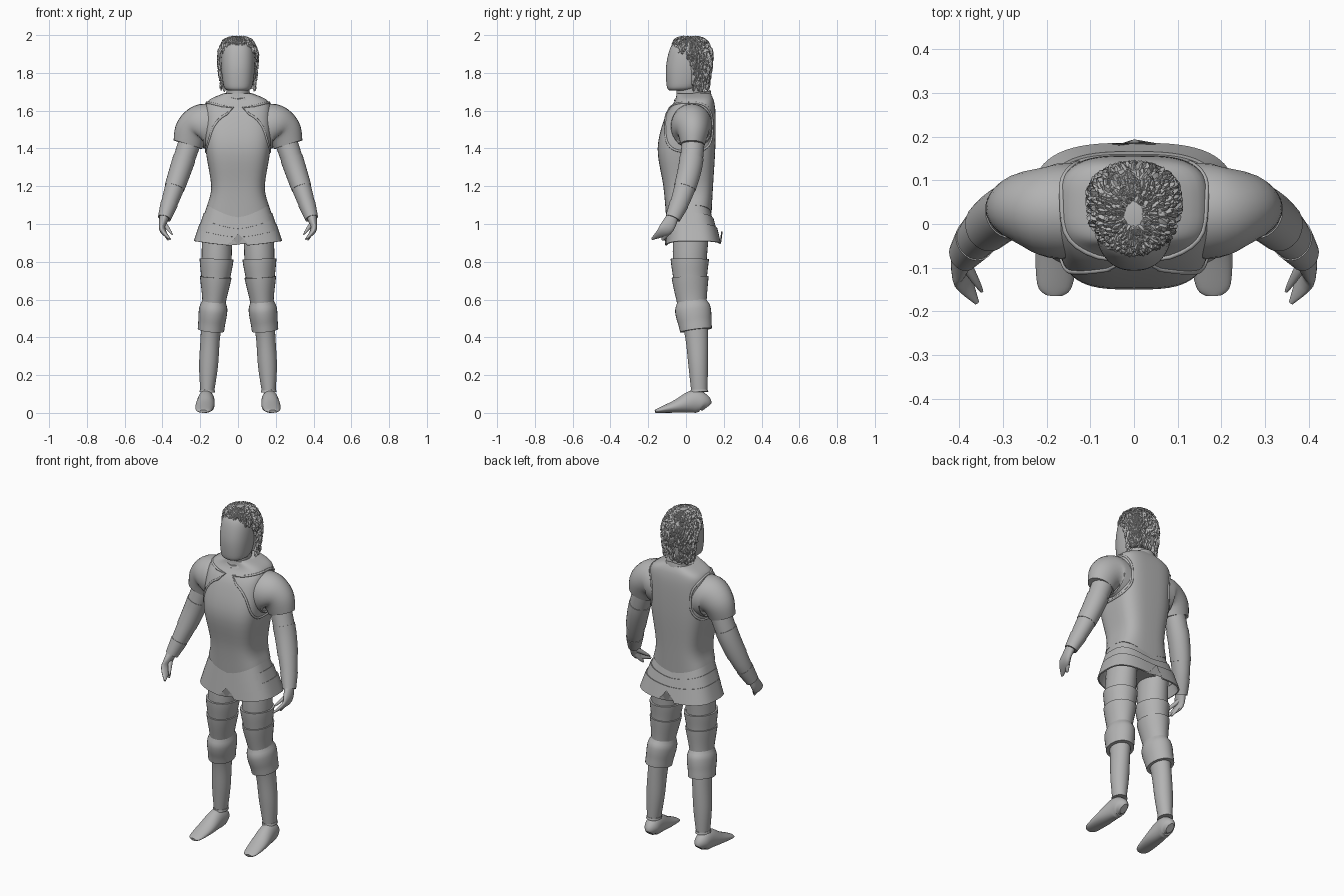
import bpy, bmesh, math, random
from mathutils import Vector
from mathutils.bvhtree import BVHTree

if "Cube" in bpy.data.objects:
    bpy.data.objects.remove(bpy.data.objects["Cube"])
random.seed(4)

grey = bpy.data.materials.new("plain_grey")
grey.use_nodes = True
grey.diffuse_color = (.45, .45, .45, 1)
for node in grey.node_tree.nodes:
    if node.type == 'BSDF_PRINCIPLED':
        node.inputs["Base Color"].default_value = grey.diffuse_color


def finish(name, bm):
    bmesh.ops.recalc_face_normals(bm, faces=bm.faces[:])
    for face in bm.faces:
        face.smooth = True
    for edge in bm.edges:
        edge.smooth = len(edge.link_faces) == 2 and edge.calc_face_angle(0) < math.radians(40)
    mesh = bpy.data.meshes.new(name)
    bm.to_mesh(mesh)
    bm.free()
    mesh.materials.append(grey)
    ob = bpy.data.objects.new(name, mesh)
    bpy.context.collection.objects.link(ob)
    return ob


def mix(a, b, t):
    return [p + (q - p) * t for p, q in zip(a, b)]


def sample(rows, t):
    # Smooth curve through rows of numbers, t counts rows
    last = len(rows) - 1
    i = min(int(t), last - 1)
    t -= i
    before, after = rows[max(i - 1, 0)], rows[min(i + 2, last)]
    result = []
    for a, b, c, d in zip(before, rows[i], rows[i + 1], after):
        bend = 2 * a - 5 * b + 4 * c - d + t * (3 * (b - c) + d - a)
        result.append(b + t / 2 * (c - a + t * bend))
    return result


def resample(rows, steps=5):
    count = (len(rows) - 1) * steps
    return [sample(rows, i / steps) for i in range(count + 1)]


def skin(name, loops, cap=True):
    bm = bmesh.new()
    rings = [[bm.verts.new(p) for p in loop] for loop in loops]
    for low, high in zip(rings, rings[1:]):
        for i in range(len(low)):
            bm.faces.new((low[i - 1], low[i], high[i], high[i - 1]))
    if cap:
        bm.faces.new(rings[0])
        bm.faces.new(rings[-1])
    return finish(name, bm)


def ring_point(ring, angle, power):
    # A rounded box section whose front and back may dip below its sides
    z, front_z, back_z, half, front, back = ring
    c, s = math.cos(angle), math.sin(angle)
    u = math.copysign(abs(c) ** (2 / power), c)
    w = math.copysign(abs(s) ** (2 / power), s)
    dip = ((front_z if s < 0 else back_z) - z) * (1 - abs(u) ** 1.5)
    return Vector((half * u, (front + back + (back - front) * w) / 2, z + dip))


def level(z, half, front, back):
    return (z, z, z, half, front, back)


def turns(n):
    return [math.tau * i / n for i in range(n)]


def loft(name, rings, power=2, cap=True, notch=0):
    loops = [[ring_point(r, a, power) for a in turns(64)] for r in resample(rings)]
    for p in loops[-1]:
        p.z += notch * max(0, 1 - abs(p.x) / .045)
    return skin(name, loops, cap)


def tube(name, rows, ref, side):
    # Each row: position, radius along ref, radius across it
    points = [Vector(r[:3]) for r in rows]
    loops = []
    for i, row in enumerate(rows):
        along = (points[min(i + 1, len(rows) - 1)] - points[max(i - 1, 0)]).normalized()
        u = (ref - along * ref.dot(along)).normalized()
        v = along.cross(u)
        loop = [points[i] + u * row[3] * math.cos(a) + v * row[4] * math.sin(a) for a in turns(28)]
        loops.append([(p.x * side, p.y, max(p.z, 0)) for p in loop])
    return skin(name, loops)


def plate(name, path, start, end, scales, ref, side):
    # One armour piece along a limb, flared by the given scales
    rows = []
    for i in range(13):
        t = i / 12
        row = sample(path, start + (end - start) * t)
        scale = sample([[k] for k in scales], t * (len(scales) - 1))[0]
        rows.append(row[:3] + [radius * scale for radius in row[3:]])
    tube(name, rows, ref, side)


def finger(name, start, end, width, depth, side):
    rows = []
    for i in range(9):
        taper = math.sqrt(1.05 - i / 8)
        rows.append(mix(start, end, i / 8) + [width * taper, depth * taper])
    tube(name, rows, Y, side)


X, Y = Vector((1, 0, 0)), Vector((0, 1, 0))

# Body armour, collar and neck
breastplate = loft("breastplate", [
    (1.1, 1.035, 1.05, .163, -.105, .135), level(1.2, .142, -.12, .143),
    level(1.4, .172, -.15, .155), level(1.57, .175, -.11, .157),
    level(1.65, .16, -.06, .148), level(1.69, .08, -.05, .13)], 3.3)
loft("collar", [(1.67, 1.65, 1.66, .09, -.066, .138), (1.69, 1.66, 1.71, .078, -.06, .13)], 2.3)
loft("neck", [level(z, .06, -.05, .09) for z in (1.6, 1.76)])
loft("pelvis", [level(1.08, .15, -.09, .13), level(.95, .13, -.06, .11)], 2.6)

# Skirt plates, each lower one wider and flatter
for i in range(3):
    half, back = .188 + .023 * i, .15 + .018 * i
    side_z, front_z = 1.025 - .057 * i, .975 - .045 * i
    rise = .09
    top = (side_z + rise, front_z + rise, front_z + rise, half - .03, -.1, back - .02)
    low = (side_z, front_z, front_z + .01, half, -.11, back)
    lame = loft(f"skirt_plate_{i}", [top, low], 3, cap=False, notch=.065 if i == 2 else 0)
    lame.modifiers.new("thickness", 'SOLIDIFY').thickness = .008

# Limb centre lines with radii, from the top down
arm = [(.25, .04, 1.45, .06, .06), (.3, .022, 1.3, .06, .056),
       (.35, -.02, 1.15, .053, .048), (.39, -.07, 1.03, .038, .033)]
leg = [(.11, .03, 1, .08, .1), (.114, .02, .8, .085, .096), (.126, .03, .6, .065, .082),
       (.145, .055, .42, .052, .062), (.156, .065, .25, .05, .052), (.163, .07, .11, .036, .042)]
sleeve = [(.13, .03, 1.51, .11, .12), (.19, .03, 1.52, .107, .115),
          (.24, .037, 1.49, .085, .097), (.266, .035, 1.42, .064, .078)]
palm = [(.39, -.07, 1.04, .032, .026), (.4, -.11, .97, .037, .016), (.36, -.18, .92, .006, .005)]
foot = [(.11, .02, .03), (.09, .04, .05), (.04, .045, .06), (-.05, .05, .035),
        (-.14, .04, .014), (-.163, .02, .008)]

# Armhole rim points, found on the breastplate's flank
shell = BVHTree.FromPolygons([v.co for v in breastplate.data.vertices],
                             [p.vertices for p in breastplate.data.polygons])
rim = []
for angle in turns(48) + [0]:
    spot = ring_point(level(0, .13, -.11, .14), angle, 3)
    hit = shell.ray_cast(Vector((1, spot.y, 1.513 + spot.x)), -X)[0]
    if hit:
        rim.append(list(hit) + [.006, .006])

for label, side in (("left", 1), ("right", -1)):
    tube(label + "_armhole_rim", rim, X, side)
    tube(label + "_shoulder_sleeve", resample(sleeve), Y, side)

    # Arm and leg armour
    for name, start, end, scales in (
            ("upper_arm", 0, .8, (1, 1)), ("elbow_plate", .7, 1.7, (1.05, 1.05)),
            ("forearm", 1.6, 2.4, (1, 1)), ("wrist_cuff", 2.3, 3, (1.06, 1.06))):
        plate(f"{label}_{name}", arm, start, end, scales, Y, side)
    for name, start, end, scales in (
            ("thigh", 0, 1.3, (.96, .92)), ("upper_thigh_plate", .93, 1.42, (1.05, .98)),
            ("lower_thigh_plate", 1.4, 2.1, (1.07, .97)),
            ("knee_plate", 2, 2.9, (.92, 1.2, 1.29, 1.3, 1.33)),
            ("shin", 2.7, 5, (1, 1)), ("ankle_band", 4.85, 5, (1.05, 1.14))):
        plate(f"{label}_{name}", leg, start, end, scales, X, side)

    # Hand and foot
    tube(label + "_palm", resample(palm), Y, side)
    finger(label + "_thumb", (.39, -.085, 1), (.348, -.155, .945), .015, .013, side)
    finger(label + "_lower_fingers", (.4, -.09, .98), (.37, -.125, .914), .024, .013, side)
    sole = [(.172 - .07 * y, y, height, width, height) for y, width, height in foot]
    tube(label + "_foot", resample(sole), X, side)

# Head
loft("head", [level(1.708, .055, -.09, .03), level(1.73, .076, -.102, .07),
              level(1.83, .089, -.106, .115), level(1.93, .083, -.084, .117),
              level(1.975, .05, -.045, .085), level(1.985, .02, -.01, .045)], 2.3)

# Hair: a scalp shell covered with small hanging locks
hair = [level(1.735, .088, .01, .118), level(1.85, .1, -.015, .133), level(1.92, .096, -.06, .13),
        level(1.97, .068, -.055, .1), level(1.988, .02, -.005, .048)]
loft("scalp", hair, 2.2)


def on_scalp(t, angle):
    return ring_point(sample(hair, min(max(t, 0), len(hair) - 1)), angle, 2.2)


bm = bmesh.new()
for attempt in range(1500):
    t, angle = random.uniform(0, len(hair) - 1), random.uniform(0, math.tau)
    root = on_scalp(t, angle)
    if root.z < 1.925 and math.sin(angle) < -.35:
        continue
    down = (on_scalp(t - .1, angle) - on_scalp(t + .1, angle)).normalized()
    across = (on_scalp(t, angle + .05) - on_scalp(t, angle - .05)).normalized()
    out = down.cross(across).normalized()
    if out.dot(root - Vector((0, .03, 1.85))) < 0:
        out.negate()
    grow = (down + across * random.uniform(-.6, .6)).normalized()
    wide = grow.cross(out).normalized()
    size = random.uniform(.004, .008)
    length = random.uniform(.02, .04) * (.6 if root.z > 1.94 else 1)
    rings = []
    for reach, lift in ((0, -.003), (.4, .004), (.8, .003)):
        base = root + grow * length * reach + out * lift
        rings.append([bm.verts.new(base + d * size) for d in (wide, out, -wide)])
    tip = bm.verts.new(root + grow * length + out * random.uniform(-.001, .005))
    for high, low in zip(rings, rings[1:]):
        for i in range(3):
            bm.faces.new((high[i - 1], high[i], low[i], low[i - 1]))
    for i in range(3):
        bm.faces.new((rings[-1][i - 1], rings[-1][i], tip))
finish("hair_locks", bm)
